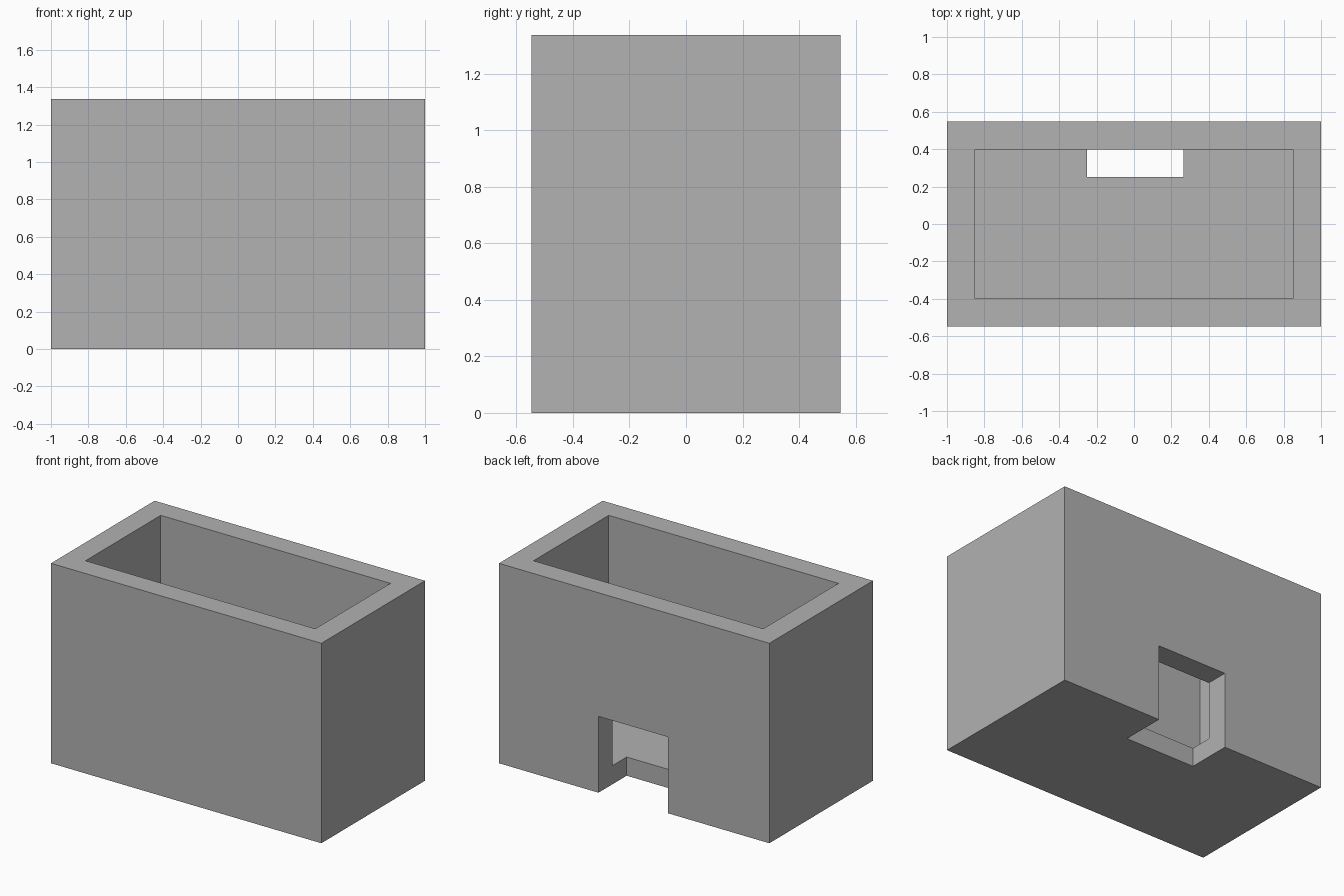
import bpy

default = bpy.data.objects.get("Cube")
if default:
    bpy.data.objects.remove(default, do_unlink=True)

WIDTH, DEPTH, HEIGHT = 2.0, 1.095, 1.337
WALL, FLOOR = 0.15, 0.125

grey = bpy.data.materials.new("plain grey")
grey.use_nodes = True
colour = (0.445, 0.445, 0.445, 1)
grey.diffuse_color = colour
grey.node_tree.nodes["Principled BSDF"].inputs["Base Color"].default_value = colour


def block(name, low, high):
    """Box spanning two opposite corners."""
    centre = [(a + b) / 2 for a, b in zip(low, high)]
    bpy.ops.mesh.primitive_cube_add(size=1, location=centre)
    obj = bpy.context.object
    obj.name = name
    obj.scale = [b - a for a, b in zip(low, high)]
    bpy.ops.object.transform_apply(location=True, rotation=False, scale=True)
    obj.data.materials.append(grey)
    return obj


def cut(target, cutter):
    """Subtract the cutter from the target, then discard it."""
    cutter.hide_render = True
    mod = target.modifiers.new(cutter.name, "BOOLEAN")
    mod.operation = "DIFFERENCE"
    mod.solver = "EXACT"
    mod.object = cutter
    bpy.context.view_layer.objects.active = target
    bpy.ops.object.modifier_apply(modifier=mod.name)
    bpy.data.objects.remove(cutter, do_unlink=True)


x, y = WIDTH / 2, DEPTH / 2

# Solid outer body
box = block("open_box", (-x, -y, 0), (x, y, HEIGHT))

# Hollow interior, open at the top
cut(box, block("interior_cutter", (WALL - x, WALL - y, FLOOR),
               (x - WALL, y - WALL, HEIGHT + 0.2)))

# Doorway through the back wall and the edge of the floor
cut(box, block("doorway_cutter", (-0.25, 0.25, -0.2), (0.264, y + 0.2, 0.51)))
